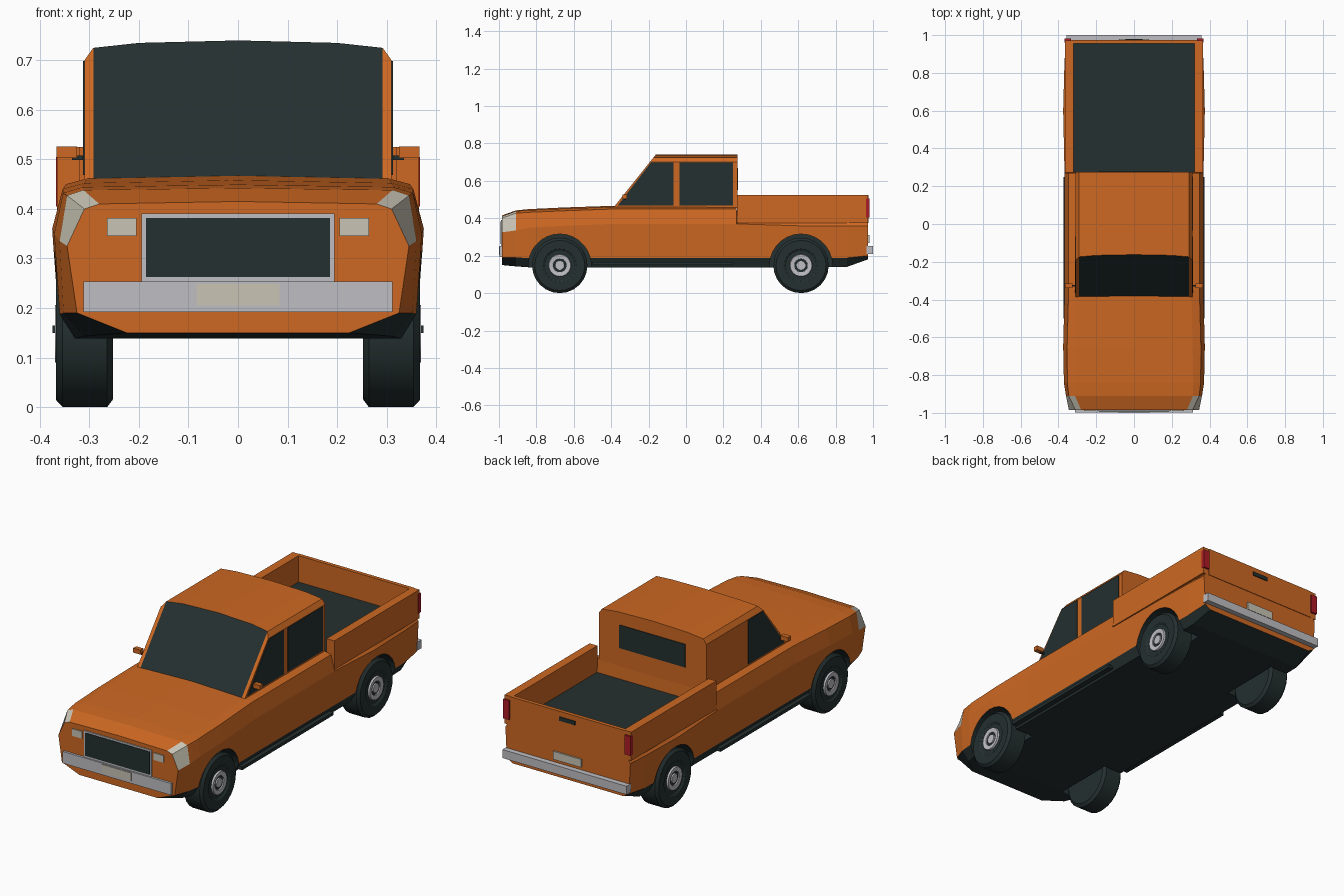
import bpy, bmesh, math
from mathutils import Matrix

cube = bpy.data.objects.get("Cube")
if cube:
    bpy.data.objects.remove(cube, do_unlink=True)


def material(name, r, g, b):
    m = bpy.data.materials.new(name)
    m.use_nodes = True
    m.diffuse_color = (r, g, b, 1)
    node = next(n for n in m.node_tree.nodes if n.type == 'BSDF_PRINCIPLED')
    node.inputs["Base Color"].default_value = (r, g, b, 1)
    node.inputs["Roughness"].default_value = 0.7
    return m


orange = material("orange paint", 0.61, 0.138, 0.016)
dark = material("dark rubber and glass", 0.018, 0.029, 0.029)
silver = material("light grey metal", 0.52, 0.52, 0.55)
beige = material("pale lamp", 0.58, 0.55, 0.46)
red = material("red lamp", 0.42, 0.012, 0.02)


def finish(name, bm, *mats):
    bmesh.ops.recalc_face_normals(bm, faces=bm.faces[:])
    me = bpy.data.meshes.new(name)
    bm.to_mesh(me)
    bm.free()
    ob = bpy.data.objects.new(name, me)
    bpy.context.collection.objects.link(ob)
    for m in mats:
        me.materials.append(m)
    return ob


def box(name, mat, x, y, z):
    """Box from three (low, high) ranges."""
    bm = bmesh.new()
    size = [b - a for a, b in (x, y, z)]
    mid = [(a + b) / 2 for a, b in (x, y, z)]
    bmesh.ops.create_cube(bm, size=1, matrix=Matrix.Translation(mid) @ Matrix.Diagonal((*size, 1)))
    return finish(name, bm, mat)


def loft(rings, paint):
    """Skin closed rings; paint(station, segment) gives the material index."""
    bm = bmesh.new()
    vs = [[bm.verts.new(p) for p in ring] for ring in rings]
    n = len(vs[0])
    for s in range(len(vs) - 1):
        for k in range(n):
            j = (k + 1) % n
            f = bm.faces.new((vs[s][k], vs[s][j], vs[s + 1][j], vs[s + 1][k]))
            f.material_index = paint(s, k)
    bm.faces.new(vs[0])
    bm.faces.new(vs[-1])
    return bm


def side_plate(name, mat, outline, x0, x1):
    """Extrude a (y, z) outline across x."""
    return finish(name, loft([[(x, y, z) for y, z in outline] for x in (x0, x1)], lambda s, k: 0), mat)


def revolve(name, mat, profile, centre, sides=24):
    """Turn a closed (x, radius) profile about the x axis."""
    rings = []
    for i in range(sides):
        a = 2 * math.pi * i / sides
        rings.append([(centre[0] + x, centre[1] + r * math.sin(a), centre[2] + r * math.cos(a)) for x, r in profile])
    bm = bmesh.new()
    vs = [[bm.verts.new(p) for p in ring] for ring in rings]
    n = len(profile)
    for i in range(sides):
        for k in range(n):
            j = (k + 1) % n
            bm.faces.new((vs[i][k], vs[i][j], vs[(i + 1) % sides][j], vs[(i + 1) % sides][k]))
    bmesh.ops.remove_doubles(bm, verts=bm.verts[:], dist=1e-5)
    return finish(name, bm, mat)


# Lower body: y, then hood middle, hood edge, shoulder, widest, sill, skirt
stations = [
    (-0.985, 0.415, (0.28, 0.41), (0.31, 0.40), (0.345, 0.325), (0.325, 0.19), (0.225, 0.15)),
    (-0.91, 0.442, (0.312, 0.438), (0.345, 0.427), (0.36, 0.335), (0.352, 0.19), (0.31, 0.143)),
    (-0.84, 0.449, (0.314, 0.444), (0.353, 0.432), (0.371, 0.35), (0.36, 0.188), (0.33, 0.138)),
    (-0.65, 0.458, (0.31, 0.452), (0.354, 0.44), (0.375, 0.36), (0.364, 0.188), (0.34, 0.138)),
    (-0.38, 0.467, (0.305, 0.461), (0.347, 0.45), (0.368, 0.37), (0.362, 0.188), (0.34, 0.138)),
    (0.27, 0.464, (0.305, 0.46), (0.347, 0.45), (0.368, 0.37), (0.362, 0.188), (0.34, 0.138)),
    (0.275, 0.384, (0.305, 0.384), (0.35, 0.384), (0.368, 0.37), (0.362, 0.188), (0.34, 0.138)),
    (0.6, 0.384, (0.305, 0.384), (0.355, 0.384), (0.375, 0.36), (0.364, 0.188), (0.34, 0.138)),
    (0.86, 0.384, (0.305, 0.384), (0.35, 0.384), (0.368, 0.36), (0.36, 0.188), (0.335, 0.14)),
    (0.972, 0.384, (0.305, 0.384), (0.345, 0.384), (0.36, 0.36), (0.352, 0.2), (0.32, 0.18)),
]
rings = []
for y, top, *pts in stations:
    half = [(0, top)] + pts + [(0, pts[-1][1])]
    ring = half + [(-x, z) for x, z in reversed(half[1:-1])]
    rings.append([(x, y, z) for x, z in ring])


def body_paint(s, k):
    k = min(k, 11 - k)
    if k >= 4:
        return 1
    return 2 if s == 0 and k in (1, 2) else 0


body = finish("body", loft(rings, body_paint), orange, dark, beige)

# Wheel wells cut from the body, then wheels
WHEEL_Z = 0.148
for end, wy in (("front", -0.675), ("rear", 0.615)):
    for side, sx in (("left", 1), ("right", -1)):
        c = (0, wy, WHEEL_Z)
        cutter = revolve("well_cutter", dark, [(sx * x, r) for x, r in
                         ((0.235, 0), (0.235, 0.168), (0.5, 0.168), (0.5, 0))], c, 28)
        cutter.hide_render = True
        mod = body.modifiers.new("well", 'BOOLEAN')
        mod.operation = 'DIFFERENCE'
        mod.solver = 'EXACT'
        mod.material_mode = 'TRANSFER'
        mod.object = cutter
        bpy.context.view_layer.objects.active = body
        bpy.ops.object.modifier_apply(modifier=mod.name)
        bpy.data.objects.remove(cutter, do_unlink=True)

        parts = {
            "tyre": (dark, ((0.252, 0), (0.252, 0.132), (0.264, 0.148), (0.354, 0.148), (0.367, 0.134),
                            (0.367, 0.09), (0.36, 0.08), (0.36, 0))),
            "rim": (silver, ((0.35, 0.034), (0.366, 0.036), (0.369, 0.058), (0.35, 0.063))),
            "hub": (silver, ((0.35, 0), (0.35, 0.027), (0.366, 0.024), (0.366, 0))),
        }
        for part, (mat, prof) in parts.items():
            ob = revolve(f"{end}_{side}_{part}", mat, [(sx * x, r) for x, r in prof], c)
            bpy.ops.object.select_all(action='DESELECT')
            ob.select_set(True)
            bpy.context.view_layer.objects.active = ob
            bpy.ops.object.shade_smooth_by_angle(angle=math.radians(30))

# Cab: side profiles lofted across x, with the windscreen on the sloping front
def cab_ring(x, top):
    return [(x, -0.39, 0.455), (x, -0.39 + (top - 0.455) * 0.8, top), (x, 0.275, top), (x, 0.275, 0.455)]


cab_shape = [(-0.31, 0.70), (-0.292, 0.725), (-0.2, 0.735), (0, 0.74), (0.2, 0.735), (0.292, 0.725), (0.31, 0.70)]
finish("cab", loft([cab_ring(*p) for p in cab_shape], lambda s, k: int(k == 0 and 0 < s < 5)), orange, dark)
box("rear_window", dark, (-0.19, 0.19), (0.272, 0.279), (0.55, 0.67))

# Parts on both sides
front_glass = [(-0.365, 0.468), (-0.187, 0.698), (-0.067, 0.698), (-0.067, 0.468)]
rear_glass = [(-0.035, 0.468), (-0.035, 0.698), (0.252, 0.698), (0.252, 0.468)]
for side, sx in (("left", 1), ("right", -1)):
    def across(a, b):
        return tuple(sorted((sx * a, sx * b)))
    side_plate(side + "_front_window", dark, front_glass, sx * 0.306, sx * 0.313)
    if sx > 0:
        side_plate(side + "_rear_window", dark, rear_glass, sx * 0.306, sx * 0.313)
    box(side + "_mirror", orange, across(0.325, 0.366), (-0.34, -0.315), (0.503, 0.526))
    box(side + "_mirror_arm", dark, across(0.295, 0.335), (-0.332, -0.322), (0.499, 0.508))
    box(side + "_running_board", dark, across(0.33, 0.374), (-0.5, 0.25), (0.149, 0.165))
    box(side + "_bed_wall", orange, across(0.32, 0.365), (0.272, 0.972), (0.376, 0.525))
    box(side + "_tail_lamp", red, across(0.333, 0.367), (0.962, 0.981), (0.405, 0.505))
    box(side + "_front_lamp", beige, across(0.205, 0.264), (-0.99, -0.982), (0.345, 0.382))

# Load bed
box("bed_floor", dark, (-0.32, 0.32), (0.276, 0.955), (0.38, 0.388))
box("tailgate", orange, (-0.33, 0.33), (0.955, 0.975), (0.376, 0.525))
box("tailgate_handle", dark, (-0.045, 0.045), (0.97, 0.98), (0.478, 0.498))

# Nose and tail details
box("grille_frame", silver, (-0.195, 0.195), (-0.99, -0.982), (0.25, 0.391))
box("grille", dark, (-0.186, 0.186), (-0.993, -0.986), (0.263, 0.382))
box("front_bumper", silver, (-0.312, 0.312), (-0.997, -0.975), (0.192, 0.253))
box("front_plate", beige, (-0.084, 0.084), (-1.0, -0.995), (0.205, 0.248))
box("rear_bumper", silver, (-0.358, 0.358), (0.965, 1.0), (0.208, 0.252))
box("rear_plate", beige, (-0.08, 0.08), (0.97, 0.98), (0.268, 0.31))
